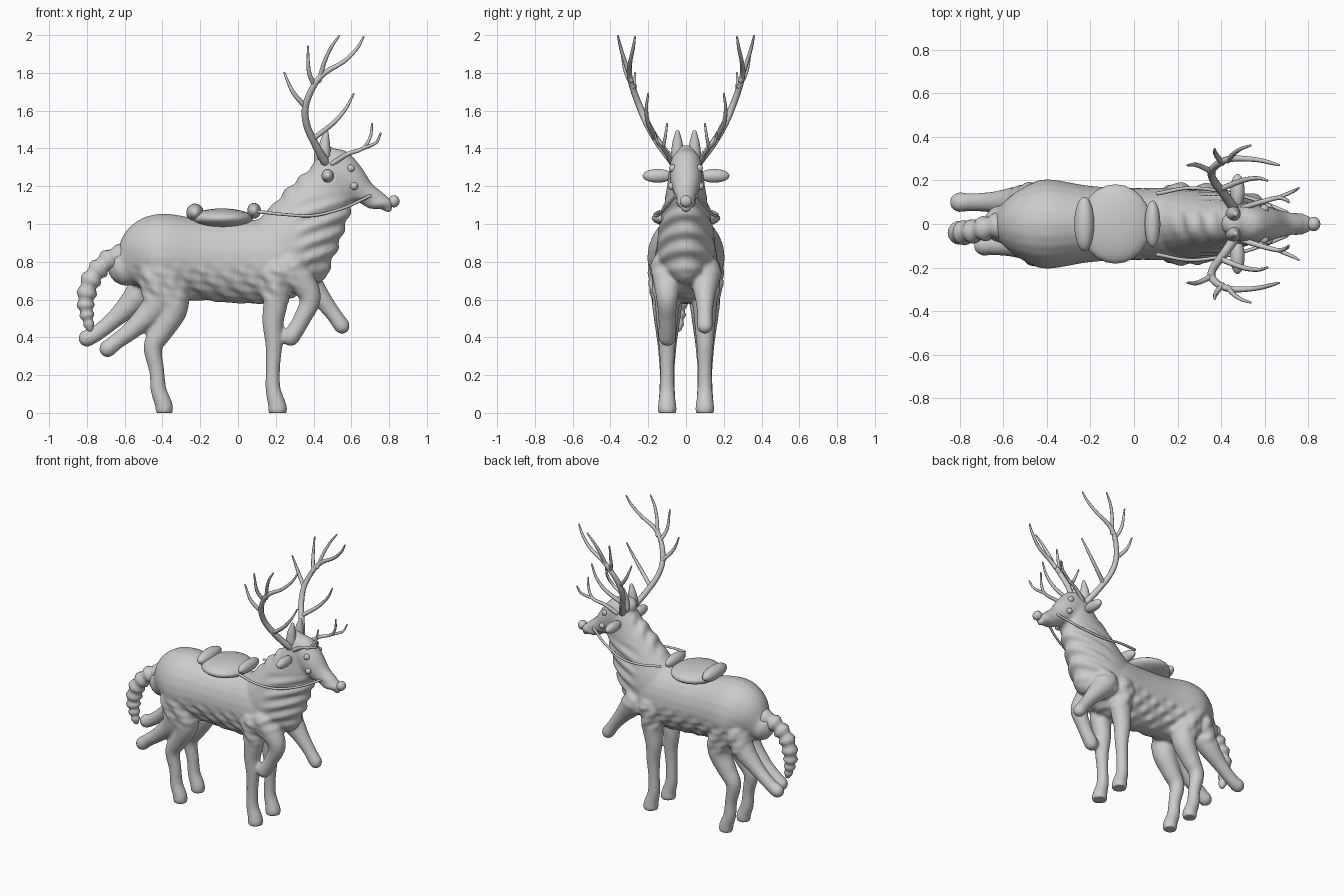
import bpy, bmesh, math
from mathutils import Vector

if "Cube" in bpy.data.objects:
    bpy.data.objects.remove(bpy.data.objects["Cube"], do_unlink=True)

grey = bpy.data.materials.new("stone grey")
grey.use_nodes = True
COLOUR = (0.6, 0.6, 0.6, 1)
grey.diffuse_color = COLOUR
grey.node_tree.nodes["Principled BSDF"].inputs["Base Color"].default_value = COLOUR


def spline(keys, t):
    """Catmull-Rom value on a list of key vectors."""
    i = min(int(t), len(keys) - 2)
    f = t - i
    b, c = keys[i], keys[i + 1]
    a = keys[i - 1] if i else 2 * b - c
    d = keys[i + 2] if i + 2 < len(keys) else 2 * c - b
    return b + (c - a) * f / 2 + (a - 2.5 * b + 2 * c - d / 2) * f * f \
        + (1.5 * (b - c) + (d - a) / 2) * f ** 3


def tube(bm, keys, sides=16, steps=6, ripple=0):
    """Round-ended tube; keys are x, y, z, radius and optional side radius."""
    keys = [Vector(k if len(k) == 5 else (*k, k[3])) for k in keys]
    n = (len(keys) - 1) * steps
    rows = [spline(keys, i / steps) for i in range(n + 1)]
    mids = [Vector(r[:3]) for r in rows]
    rings = []
    for i, row in enumerate(rows):
        t = (mids[min(i + 1, n)] - mids[max(i - 1, 0)]).normalized()
        v = Vector((0, 1, 0))
        v = (v - t * v.dot(t)).normalized()
        u = v.cross(t)
        swell = 1 + ripple * math.sin(i * 1.5)
        r, w = row[3] * swell, row[4] * swell
        slices = [(0, 1)]
        if i in (0, n):  # hemispherical ends
            sign = 1 if i else -1
            slices = [(sign * math.sin(a), math.cos(a)) for a in (0, 0.5, 1, 1.4)]
            slices = slices if i else slices[::-1]
        for push, scale in slices:
            ring = []
            for k in range(sides):
                a = math.tau * k / sides
                ring.append(bm.verts.new(mids[i] + t * push * min(r, w)
                            + (u * r * math.cos(a) + v * w * math.sin(a)) * scale))
            rings.append(ring)
    for p, q in zip(rings, rings[1:]):
        for k in range(sides):
            j = (k + 1) % sides
            bm.faces.new((p[k], p[j], q[j], q[k]))
    bm.faces.new(rings[0][::-1])
    bm.faces.new(rings[-1])


def finish(name, bm):
    bmesh.ops.recalc_face_normals(bm, faces=bm.faces)
    mesh = bpy.data.meshes.new(name)
    bm.to_mesh(mesh)
    bm.free()
    mesh.materials.append(grey)
    mesh.shade_smooth()
    ob = bpy.data.objects.new(name, mesh)
    bpy.context.collection.objects.link(ob)
    return ob


def tubes(name, paths, **options):
    bm = bmesh.new()
    for path in paths:
        tube(bm, path, **options)
    return finish(name, bm)


def ellipsoid(name, centre, size):
    bm = bmesh.new()
    bmesh.ops.create_uvsphere(bm, u_segments=24, v_segments=14, radius=1)
    for v in bm.verts:
        v.co = Vector(c + s * p for c, s, p in zip(centre, size, v.co))
    return finish(name, bm)


def side_path(path, y):
    return [(x, y, z, r) for x, z, r in path]


# Trunk, neck and head
trunk = [(-.6, 0, .77, .10, .09), (-.5, 0, .81, .2, .17), (-.4, 0, .82, .235, .205),
         (-.2, 0, .81, .215, .175), (0, 0, .8, .22, .165), (.2, 0, .8, .22, .165),
         (.33, 0, .79, .17, .14), (.4, 0, .78, .1, .09)]
neck = [(.2, 0, .8, .2, .15), (.29, 0, .89, .225, .155), (.385, 0, 1.04, .195, .13),
        (.46, 0, 1.17, .16, .105), (.5, 0, 1.28, .11, .09)]
head = [(.46, 0, 1.36, .06, .06), (.51, 0, 1.31, .1, .085), (.59, 0, 1.23, .095, .083),
        (.67, 0, 1.165, .065, .062), (.75, 0, 1.12, .047, .048), (.79, 0, 1.095, .036, .04)]

# Standing legs on both sides, raised legs one to a side
front_leg = [(.2, .75, .09), (.2, .6, .068), (.185, .48, .056), (.19, .36, .045),
             (.185, .24, .038), (.185, .13, .04), (.205, .05, .047), (.21, .02, .052)]
hind_leg = [(-.38, .74, .1), (-.34, .57, .08), (-.4, .44, .062), (-.45, .35, .05),
            (-.43, .22, .04), (-.42, .12, .042), (-.395, .05, .046), (-.39, .02, .048)]
legs = [side_path(p, y) for p in (front_leg, hind_leg) for y in (-.1, .1)]
legs += [
    side_path([(.28, .77, .09), (.38, .62, .06), (.34, .5, .046), (.28, .4, .047)], -.1),
    side_path([(.33, .74, .09), (.43, .62, .055), (.5, .53, .042), (.55, .46, .043)], .1),
    side_path([(-.43, .74, .1), (-.43, .58, .08), (-.55, .45, .052), (-.64, .38, .043),
               (-.69, .34, .046)], -.1),
    side_path([(-.47, .74, .09), (-.53, .62, .075), (-.65, .5, .048), (-.75, .42, .042),
               (-.8, .395, .046)], .1)]

# Blend into one body
rough = tubes("rough_body", [trunk, neck, head] + legs, sides=24)
remesh = rough.modifiers.new("blend", 'REMESH')
remesh.mode = 'VOXEL'
remesh.voxel_size = 0.011
soften = rough.modifiers.new("soften", 'SMOOTH')
soften.iterations = 5
graph = bpy.context.evaluated_depsgraph_get()
mesh = bpy.data.meshes.new_from_object(rough.evaluated_get(graph))
bpy.data.objects.remove(rough, do_unlink=True)


def ramp(value, start, end):
    return max(0, min(1, (value - start) / (end - start)))


# Coat ripples on belly and neck, flat hoof soles
moves = []
for v in mesh.vertices:
    x, y, z = v.co
    belly = ramp(z, .56, .62) * ramp(z, .8, .74) * ramp(x, -.6, -.5) * ramp(x, .34, .28)
    chest = ramp(x, .28, .38) * ramp(z, .7, .8) * ramp(z, 1.16, 1.08)
    mane = ramp(z, 1.05, 1.15) * ramp(x, .42, .36) * ramp(abs(y), .09, .04)
    bump = belly * math.sin(60 * x + 45 * z + 25 * abs(y)) * (.6 + .4 * math.sin(70 * z - 30 * x))
    bump += chest * math.sin(75 * z - 25 * x) + mane * math.sin(80 * x + 20 * y)
    moves.append(v.co + v.normal * bump * .007)
for v, co in zip(mesh.vertices, moves):
    v.co = (co.x, co.y, max(co.z, 0))
mesh.materials.clear()
mesh.materials.append(grey)
mesh.shade_smooth()
body = bpy.data.objects.new("body", mesh)
bpy.context.collection.objects.link(body)

# Twisted tail
tubes("tail", [[(-.55, 0, .82, .06), (-.64, -.01, .83, .055), (-.72, -.03, .78, .05),
                (-.78, -.04, .7, .05), (-.805, -.04, .6, .045), (-.8, -.04, .52, .035),
                (-.785, -.04, .45, .022)]], ripple=.16)

# Nose and saddle
ellipsoid("nose", (.825, 0, 1.12), (.03, .033, .032))
ellipsoid("saddle", (-.085, 0, 1.03), (.165, .182, .052))
ellipsoid("saddle_back", (-.228, 0, 1.06), (.046, .125, .048))
ellipsoid("saddle_front", (.085, 0, 1.07), (.036, .108, .042))

# Antlers: beam, upper tines and brow tines
antler = [
    [(.46, .07, 1.33, .023), (.41, .14, 1.42, .02), (.365, .2, 1.52, .019),
     (.357, .245, 1.62, .018), (.4, .285, 1.73, .016), (.46, .3, 1.8, .014),
     (.56, .295, 1.86, .011), (.63, .28, 1.93, .009), (.665, .27, 1.99, .005)],
    [(.43, .29, 1.76, .013), (.455, .32, 1.85, .011), (.49, .345, 1.93, .009), (.535, .36, 1.995, .005)],
    [(.405, .28, 1.73, .013), (.375, .32, 1.81, .011), (.37, .345, 1.94, .005)],
    [(.357, .24, 1.62, .014), (.29, .27, 1.7, .011), (.245, .27, 1.8, .005)],
    [(.395, .16, 1.45, .014), (.5, .2, 1.53, .012), (.57, .21, 1.61, .009), (.612, .2, 1.69, .005)],
    [(.5, .075, 1.32, .014), (.58, .1, 1.37, .012), (.66, .12, 1.4, .01),
     (.7, .11, 1.46, .008), (.71, .1, 1.53, .005)],
    [(.66, .12, 1.4, .01), (.73, .15, 1.43, .008), (.755, .165, 1.48, .005)]]
rein = [(.7, .055, 1.15, .008), (.56, .11, 1.085, .008), (.4, .15, 1.045, .008),
        (.25, .165, 1.05, .008), (.11, .14, 1.065, .009)]
horn = [(.455, .045, 1.36, .036), (.46, .045, 1.43, .027), (.467, .045, 1.485, .012)]

for side, s in (("left", 1), ("right", -1)):
    def mirror(path):
        return [(x, y * s, z, r) for x, y, z, r in path]
    tubes(side + "_antler", [mirror(p) for p in antler], sides=8)
    tubes(side + "_rein", [mirror(rein)], sides=8)
    tubes(side + "_horn_bud", [mirror(horn)], sides=12)
    ellipsoid(side + "_ear", (.475, .15 * s, 1.255), (.033, .08, .036))
    ellipsoid(side + "_eye", (.598, .07 * s, 1.295), (.02, .02, .02))
    ellipsoid(side + "_bridle_ring", (.615, .076 * s, 1.2), (.02, .02, .02))
